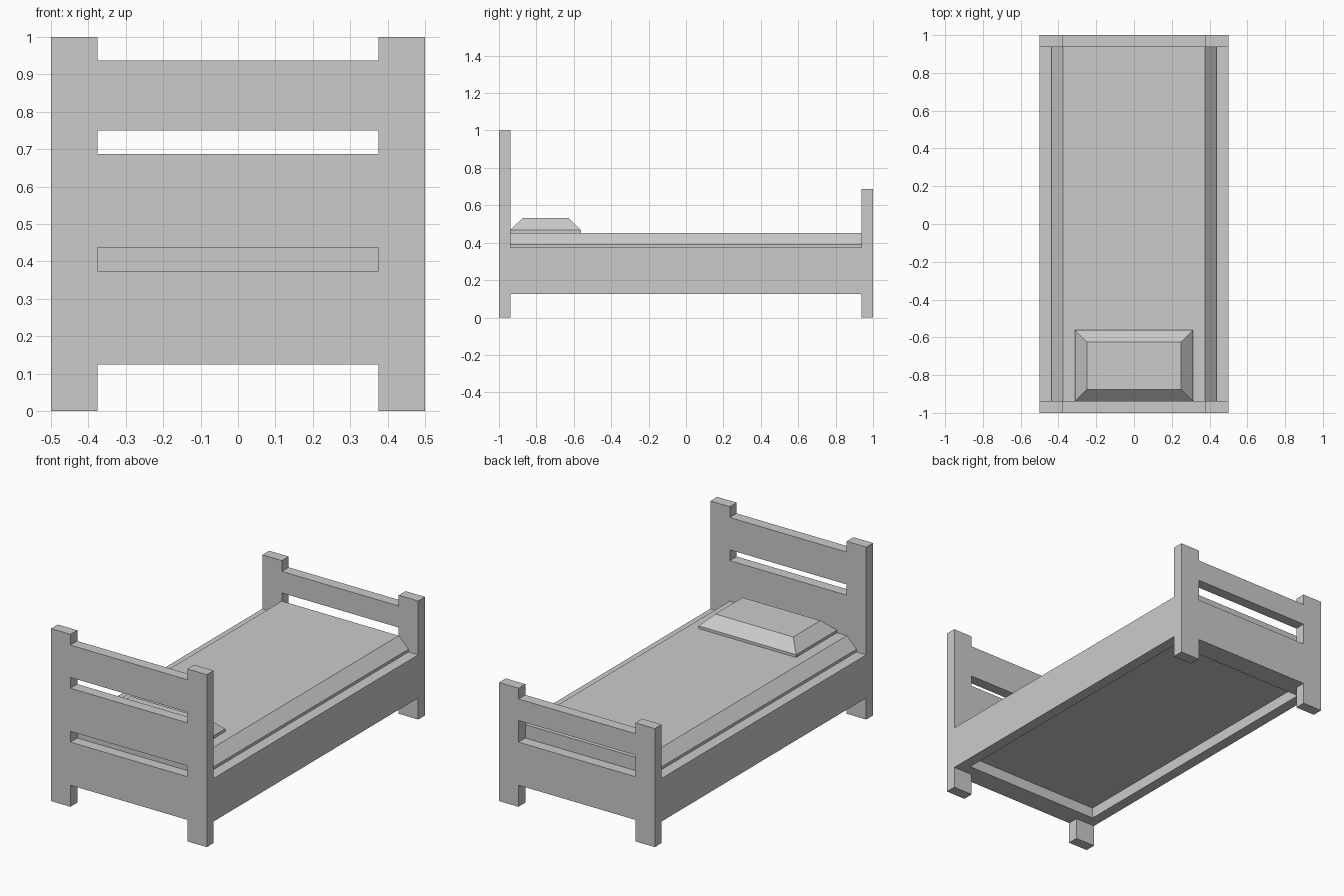
import bpy, bmesh
from mathutils import Vector

if "Cube" in bpy.data.objects:
    bpy.data.objects.remove(bpy.data.objects["Cube"])

U = 0.0625  # board thickness, the model's basic unit


def finish(bm, name):
    bmesh.ops.recalc_face_normals(bm, faces=bm.faces[:])
    mesh = bpy.data.meshes.new(name)
    bm.to_mesh(mesh)
    bm.free()
    obj = bpy.data.objects.new(name, mesh)
    bpy.context.collection.objects.link(obj)
    return obj


def board(name, y, levels, slats):
    """Bed end: two posts joined by slats, cut from a grid and thickened."""
    bm = bmesh.new()
    cols = [-0.5, -0.375, 0.375, 0.5]
    grid = [[bm.verts.new((x, y, z)) for x in cols] for z in levels]
    for r in range(len(levels) - 1):
        for c in range(3):
            if c != 1 or r in slats:
                bm.faces.new((grid[r][c], grid[r][c + 1],
                              grid[r + 1][c + 1], grid[r + 1][c]))
    ext = bmesh.ops.extrude_face_region(bm, geom=bm.faces[:])
    verts = [v for v in ext["geom"] if isinstance(v, bmesh.types.BMVert)]
    bmesh.ops.translate(bm, verts=verts, vec=(0, U, 0))
    return finish(bm, name)


def layers(name, rings):
    """Stack of rectangles (x half-width, y min, y max, z), capped."""
    bm = bmesh.new()
    loops = [[bm.verts.new(p) for p in ((-x, a, z), (x, a, z), (x, b, z), (-x, b, z))]
             for x, a, b, z in rings]
    bm.faces.new(loops[0])
    bm.faces.new(loops[-1])
    for lo, hi in zip(loops, loops[1:]):
        for i in range(4):
            j = (i + 1) % 4
            bm.faces.new((lo[i], lo[j], hi[j], hi[i]))
    return finish(bm, name)


L = 1 - U  # inner half-length between the bed ends

# Bed ends
board("headboard", -1, [0, 0.125, 0.375, 0.4375, 0.6875, 0.75, 0.9375, 1], {1, 3, 5})
board("footboard", L, [0, 0.125, 0.375, 0.5, 0.625, 0.6875], {1, 3})

# Bed base with a recessed underside
layers("bed_base", [(0.5 - U, -L + U, L - U, 0.125 + U),
                    (0.5 - U, -L + U, L - U, 0.125),
                    (0.5, -L, L, 0.125),
                    (0.5, -L, L, 0.375)])

# Mattress with sloping long sides
layers("mattress", [(0.4375, -L, L, 0.375),
                    (0.4375, -L, L, 0.391),
                    (0.375, -L, L, 0.453)])

# Pillow with bevelled top
layers("pillow", [(0.3125, -L, -0.5625, 0.453),
                  (0.3125, -L, -0.5625, 0.469),
                  (0.25, -L + U, -0.5625 - U, 0.531)])
